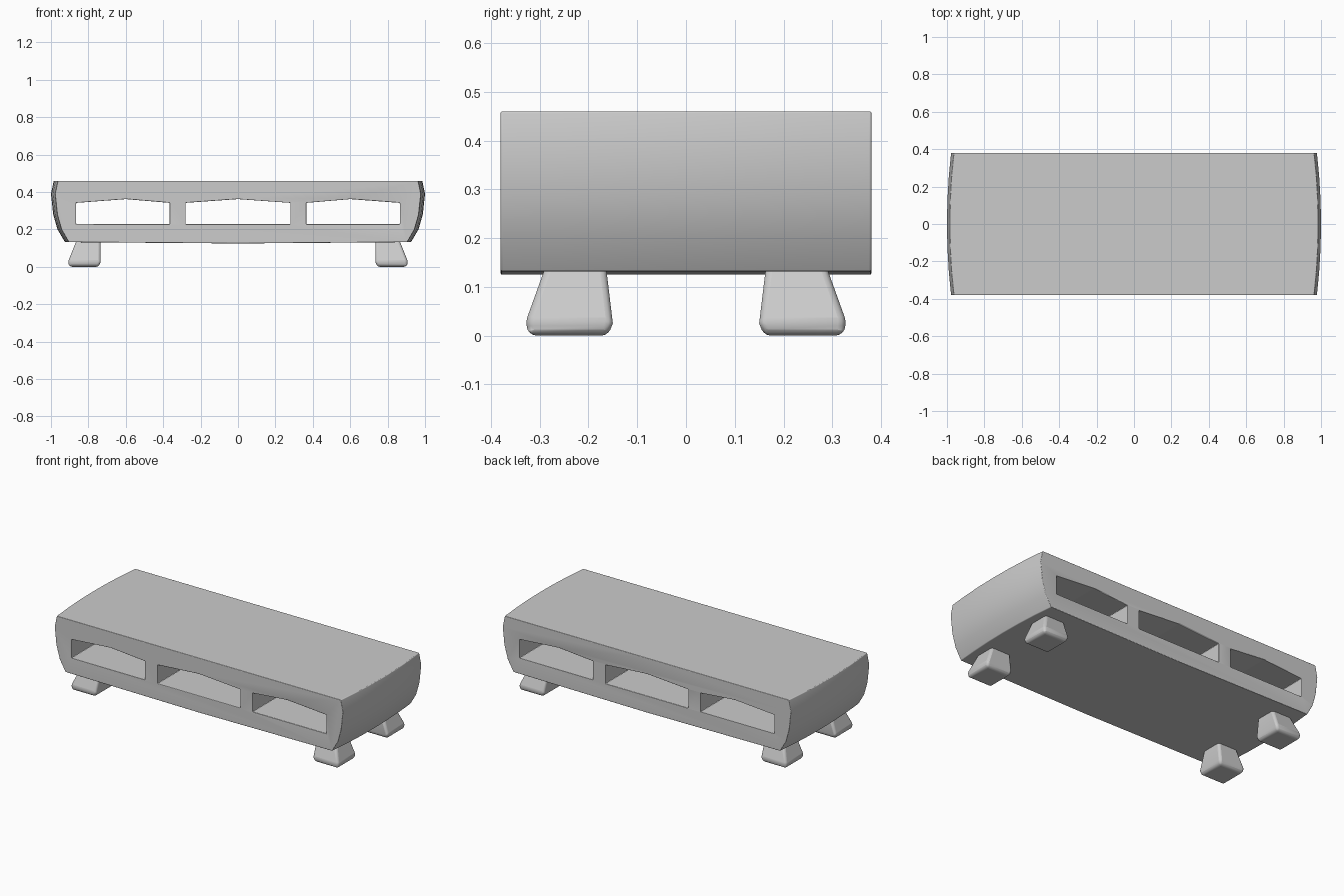
import bpy, bmesh, math

cube = bpy.data.objects.get("Cube")
if cube:
    bpy.data.objects.remove(cube, do_unlink=True)

mat = bpy.data.materials.new("pale_grey")
mat.use_nodes = True
GREY = (0.6, 0.6, 0.6, 1)
mat.diffuse_color = GREY
mat.node_tree.nodes["Principled BSDF"].inputs["Base Color"].default_value = GREY


def loft(name, rings):
    """Skin a closed solid through rings of matching points."""
    bm = bmesh.new()
    loops = [[bm.verts.new(p) for p in ring] for ring in rings]
    n = len(loops[0])
    for a, b in zip(loops, loops[1:]):
        for i in range(n):
            j = (i + 1) % n
            bm.faces.new((a[i], a[j], b[j], b[i]))
    bm.faces.new(loops[0])
    bm.faces.new(loops[-1])
    bmesh.ops.recalc_face_normals(bm, faces=bm.faces)
    me = bpy.data.meshes.new(name)
    bm.to_mesh(me)
    bm.free()
    me.materials.append(mat)
    ob = bpy.data.objects.new(name, me)
    bpy.context.collection.objects.link(ob)
    return ob


def soften(ob, width, angle=32):
    bev = ob.modifiers.new("rounded_edges", "BEVEL")
    bev.width = width
    bev.segments = 3
    bev.limit_method = "ANGLE"
    bev.angle_limit = math.radians(angle)
    bpy.ops.object.select_all(action="DESELECT")
    ob.select_set(True)
    bpy.context.view_layer.objects.active = ob
    bpy.ops.object.shade_smooth_by_angle(angle=math.radians(40))


# Body: front profile carried along the depth, bowed outwards at the ends
half = [(0.985, 0.46), (1.0, 0.39), (0.988, 0.28), (0.965, 0.2), (0.925, 0.132)]
profile = [(0, 0.46)] + half + [(0, 0.125)] + [(-x, z) for x, z in reversed(half)]
DEPTH = 0.38
rings = []
for k in range(-3, 4):
    t = k / 3
    bow = 1 - 0.022 * t * t
    rings.append([(x * bow, DEPTH * t, z) for x, z in profile])
body = loft("body", rings)

# Three through openings with gently peaked tops
for name, x0, peak, x1 in (("right", -0.865, -0.6, -0.365),
                           ("middle", -0.28, 0, 0.28),
                           ("left", 0.365, 0.6, 0.865)):
    outline = [(x0, 0.228), (x1, 0.228), (x1, 0.342), (peak, 0.362), (x0, 0.342)]
    cutter = loft(name + "_opening_cutter",
                  [[(x, y, z) for x, z in outline] for y in (-0.6, 0.6)])
    cutter.hide_render = True
    cutter.hide_viewport = True
    cut = body.modifiers.new(name + "_opening", "BOOLEAN")
    cut.operation = "DIFFERENCE"
    cut.solver = "EXACT"
    cut.object = cutter
soften(body, 0.024)

# Four splayed feet
for sx, side in ((-1, "right"), (1, "left")):
    for sy, end in ((-1, "front"), (1, "back")):
        levels = [(0, 0.745, 0.9, 0.16, 0.32), (0.025, 0.735, 0.91, 0.15, 0.33),
                  (0.15, 0.735, 0.86, 0.165, 0.285)]
        foot = loft(end + "_" + side + "_foot",
                    [[(sx * a, sy * c, z), (sx * b, sy * c, z),
                      (sx * b, sy * d, z), (sx * a, sy * d, z)]
                     for z, a, b, c, d in levels])
        soften(foot, 0.014)
